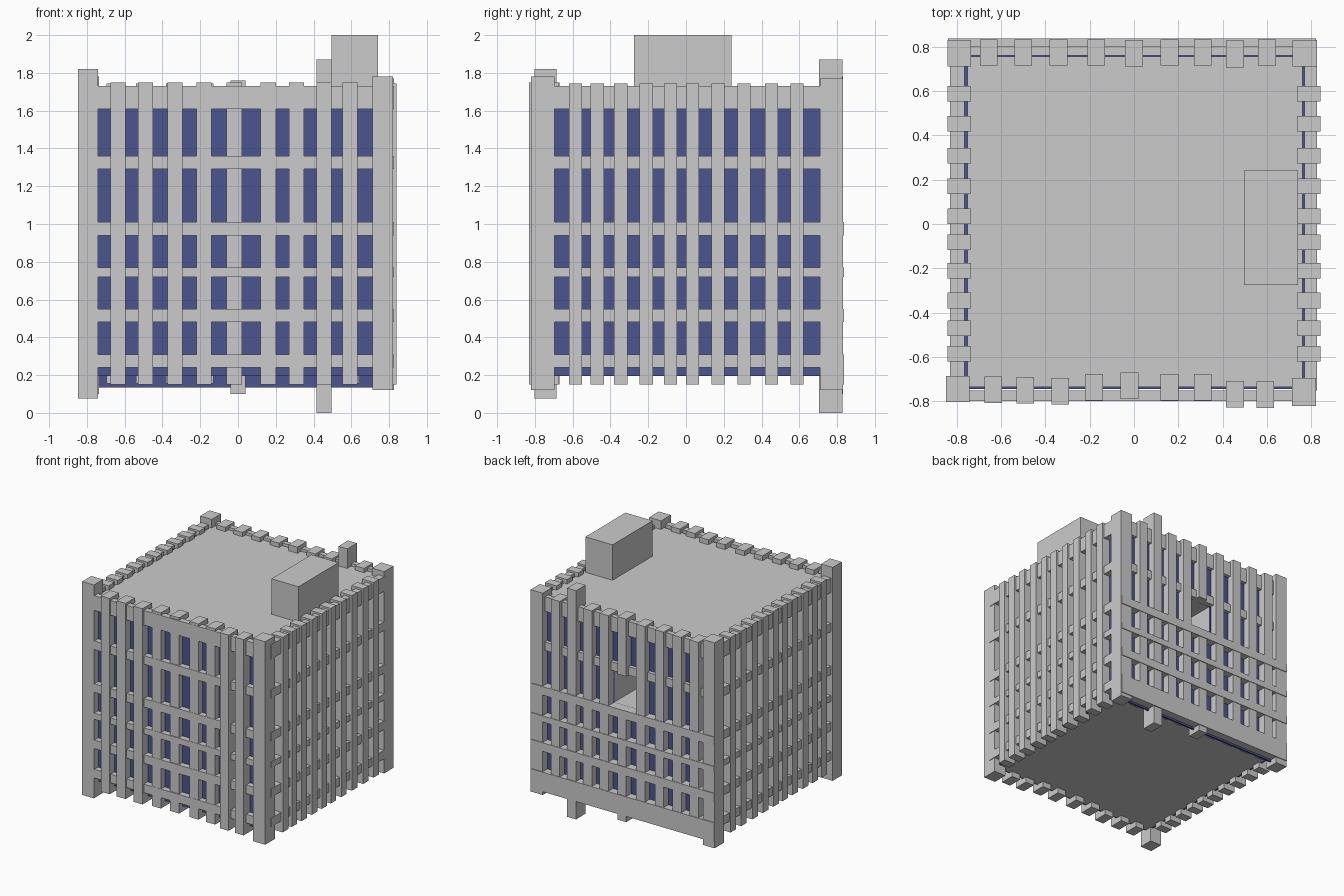
import bpy
import bmesh

blue = bpy.data.materials.new("blue_glass")
blue.diffuse_color = (0.07, 0.09, 0.28, 1)


def boxes(name, items, mat=None):
    """One object from a list of (x0, x1, y0, y1, z0, z1) blocks."""
    bm = bmesh.new()
    for x0, x1, y0, y1, z0, z1 in items:
        vs = bmesh.ops.create_cube(bm, size=1)["verts"]
        for v in vs:
            v.co = (x0 if v.co.x < 0 else x1,
                    y0 if v.co.y < 0 else y1,
                    z0 if v.co.z < 0 else z1)
    me = bpy.data.meshes.new(name)
    bm.to_mesh(me)
    bm.free()
    ob = bpy.data.objects.new(name, me)
    bpy.context.collection.objects.link(ob)
    if mat:
        me.materials.append(mat)
    return ob


# Building body and glass sheets on each side
core = boxes("building_core", [(-0.75, 0.76, -0.735, 0.755, 0.195, 1.71)])
boxes("front_glass", [(-0.75, 0.76, -0.745, -0.735, 0.195, 1.70)], blue)
boxes("side_glass", [(-0.765, -0.75, -0.735, 0.755, 0.195, 1.70),
                     (0.76, 0.77, -0.735, 0.755, 0.195, 1.70)], blue)
back_glass = boxes("back_glass", [(-0.75, 0.76, 0.755, 0.77, 0.135, 1.70)], blue)

# Open window on the back
cutter = boxes("window_cutter", [(-0.12, 0.12, 0.45, 0.9, 1.01, 1.29)])
cutter.hide_render = True
cutter.hide_viewport = True
cutter.display_type = 'WIRE'
for ob in (core, back_glass):
    m = ob.modifiers.new("open_window", 'BOOLEAN')
    m.operation = 'DIFFERENCE'
    m.object = cutter
    m.solver = 'EXACT'

# Horizontal floor bands
levels = [(0.24, 0.31), (0.48, 0.55), (0.72, 0.77), (0.94, 1.01), (1.29, 1.36), (1.61, 1.73)]
boxes("front_bands", [(-0.80, 0.80, -0.798, -0.75, a, b) for a, b in levels])
boxes("side_bands", [(x0, x1, -0.75, 0.80, a, b) for a, b in levels
                     for x0, x1 in ((-0.83, -0.765), (0.77, 0.825))])
boxes("back_lower_bands", [(-0.838, 0.82, 0.76, 0.836, 0.15 if i == 0 else a, b)
                           for i, (a, b) in enumerate(levels[:4])])
boxes("back_upper_bands", [(-0.80, 0.80, 0.76, 0.80, a, b) for a, b in levels[4:]])

# Front pillars: centre x and outer y
front = [(-0.635, -0.808), (-0.49, -0.81), (-0.333, -0.815), (-0.18, -0.796), (-0.02, -0.79),
         (0.16, -0.796), (0.31, -0.796), (0.455, -0.828), (0.592, -0.83)]
boxes("front_pillars", [(x - 0.04, x + 0.04, y, y + 0.12, 0.15, 1.75) for x, y in front])

# Side pillars
side_y = [-0.585, -0.47, -0.345, -0.21, -0.082, 0.034, 0.17, 0.307, 0.452, 0.588]
boxes("side_pillars", [(x0, x1, y - 0.035, y + 0.035, 0.15, 1.745) for y in side_y
                       for x0, x1 in ((-0.84, -0.735), (0.735, 0.84))])

# Back pillars, one long and one broken by the open window
back_x = [-0.655, -0.5, -0.34, -0.17, 0.16, 0.31, 0.6]
back = [(x - 0.04, x + 0.04, 0.715, 0.832, 0.155, 1.745) for x in back_x]
back += [(0.415, 0.495, 0.705, 0.828, 0.0, 1.87),
         (-0.04, 0.04, 0.71, 0.83, 0.10, 1.01), (-0.04, 0.04, 0.71, 0.83, 1.29, 1.76)]
boxes("back_pillars", back)

# Corner posts
boxes("corner_posts", [(-0.848, -0.742, -0.803, -0.685, 0.075, 1.82),
                       (0.712, 0.82, -0.82, -0.695, 0.12, 1.78),
                       (-0.84, -0.735, 0.71, 0.83, 0.10, 1.78),
                       (0.715, 0.825, 0.71, 0.83, 0.12, 1.77)])

# Rooftop plant room
boxes("roof_room", [(0.495, 0.74, -0.275, 0.242, 1.70, 2.0)])
